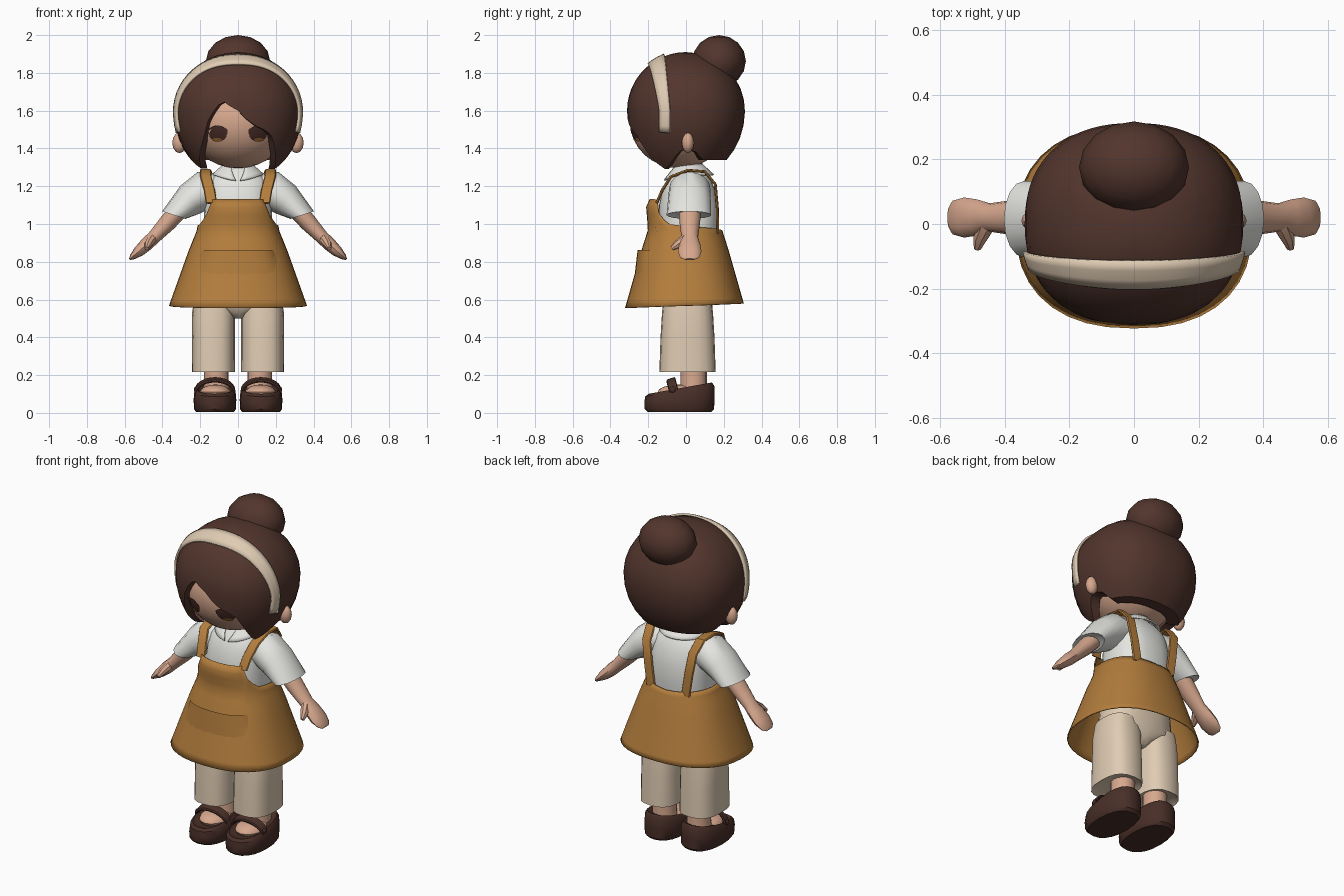
import bpy, bmesh, math
from math import sin, cos, pi, radians, sqrt, acos
from mathutils import Vector, Matrix

cube = bpy.data.objects.get("Cube")
if cube:
    bpy.data.objects.remove(cube)


def material(name, *rgb):
    m = bpy.data.materials.new(name)
    m.use_nodes = True
    m.diffuse_color = (*rgb, 1)
    bsdf = m.node_tree.nodes["Principled BSDF"]
    bsdf.inputs["Base Color"].default_value = (*rgb, 1)
    bsdf.inputs["Roughness"].default_value = 0.9
    return m


HAIR = material("dark brown hair", .085, .036, .026)
SHOE = material("brown leather", .066, .028, .021)
SKIN = material("skin", .68, .39, .27)
SHIRT = material("white cloth", .78, .78, .75)
APRON = material("ochre cloth", .45, .205, .046)
CREAM = material("cream cloth", .74, .6, .45)
EYE = material("eye brown", .06, .024, .019)
AMBER = material("amber", .3, .12, .025)
parts = []


def interp(x, xs, ys):
    for i in range(len(xs) - 1):
        if x <= xs[i + 1]:
            t = max(0, (x - xs[i]) / (xs[i + 1] - xs[i]))
            return ys[i] + t * (ys[i + 1] - ys[i])
    return ys[-1]


def spow(v, p):
    return math.copysign(abs(v) ** p, v)


def finish(name, bm, mat, mirror=False, thick=0):
    bmesh.ops.remove_doubles(bm, verts=bm.verts, dist=1e-5)
    bmesh.ops.recalc_face_normals(bm, faces=bm.faces)
    for side in ((1, -1) if mirror else (1,)):
        if side < 0:
            bm.transform(Matrix.Diagonal((-1, 1, 1, 1)))
            bmesh.ops.reverse_faces(bm, faces=bm.faces)
        label = (("left_" if side > 0 else "right_") if mirror else "") + name
        me = bpy.data.meshes.new(label)
        bm.to_mesh(me)
        me.materials.append(mat)
        ob = bpy.data.objects.new(label, me)
        bpy.context.collection.objects.link(ob)
        if thick:
            mod = ob.modifiers.new("thickness", "SOLIDIFY")
            mod.thickness, mod.offset = thick, 0
        parts.append(ob)
    bm.free()


def sheet(name, f, nu, nv, mat, closed=False, **kw):
    """Grid surface from f(u, t), both running 0 to 1."""
    bm = bmesh.new()
    cols = nu if closed else nu + 1
    rows = [[bm.verts.new(f(i / nu, j / nv)) for i in range(cols)] for j in range(nv + 1)]
    for a, b in zip(rows, rows[1:]):
        for i in range(nu):
            k = (i + 1) % cols
            bm.faces.new((a[i], a[k], b[k], b[i]))
    finish(name, bm, mat, **kw)


def loft(name, rings, mat, seg=16, power=1, **kw):
    """Capped skin over rings, each a centre and two radius vectors."""
    bm = bmesh.new()
    loops = []
    for c, u, v in rings:
        angles = [2 * pi * i / seg for i in range(seg)]
        loops.append([bm.verts.new(Vector(c) + spow(cos(a), power) * Vector(u)
                                   + spow(sin(a), power) * Vector(v)) for a in angles])
    for a, b in zip(loops, loops[1:]):
        for i in range(seg):
            k = (i + 1) % seg
            bm.faces.new((a[i], a[k], b[k], b[i]))
    bm.faces.new(loops[0])
    bm.faces.new(loops[-1])
    finish(name, bm, mat, **kw)


def upright(x, y, stack):
    """Level rings from (z, x radius, y radius)."""
    return [((x, y, z), (rx, 0, 0), (0, ry, 0)) for z, rx, ry in stack]


def ball(name, centre, size, mat, seg=20, **kw):
    bm = bmesh.new()
    bmesh.ops.create_uvsphere(bm, u_segments=seg, v_segments=seg // 2, radius=1)
    bm.transform(Matrix.Translation(centre) @ Matrix.Diagonal((*size, 1)))
    finish(name, bm, mat, **kw)


# Head, ears, neck
SKULL, SKULL_R = Vector((0, -.035, 1.54)), Vector((.27, .262, .245))
ball("head", SKULL, SKULL_R, SKIN, 32)
ball("ear", (.31, .01, 1.43), (.038, .032, .055), SKIN, 12, mirror=True)
loft("neck", upright(0, .02, [(1.2, .07, .07), (1.36, .065, .065)]), SKIN)


# Hair cap with a swept hairline and two side locks
HX, HY, HZ, UP = .338, .312, 1.6, .31
LINE_A = [-108, -100, -88, -80, -72, -58, -45, -32, -24, -15, -10, 0, 6,
          15, 22, 30, 37, 48, 60, 72, 80, 88, 100, 108]
LINE_Z = [1.34, 1.38, 1.4, 1.36, 1.32, 1.29, 1.36, 1.45, 1.56, 1.63, 1.645, 1.6, 1.55,
          1.515, 1.5, 1.47, 1.41, 1.33, 1.29, 1.32, 1.36, 1.4, 1.38, 1.34]


def hair(u, t):
    a = 2 * pi * u - pi
    down = .39 + .03 * cos(a)
    dz = interp(u * 360 - 180, LINE_A, LINE_Z) - HZ
    edge = acos(dz / (UP if dz > 0 else down))
    phi = edge * min(1, t * 13 / 12)
    s = sin(phi) * (.78 + .1 * cos(a) if t > .99 else 1)
    h = cos(phi) * (UP if cos(phi) > 0 else down)
    return HX * s * spow(sin(a), .87), -HY * s * spow(cos(a), .87), HZ + h


sheet("hair_cap", hair, 72, 13, HAIR, closed=True)
ball("hair_bun", (0, .175, 1.862), (.17, .142, .138), HAIR, 16)


# Headband resting on the hair
def headband(u, t):
    th = radians(-20 + 220 * u)
    lift = max(0, sin(th))
    y = -.112 - .045 * lift + (t - .5) * (.055 + .03 * lift)
    lo, hi = 0, .5
    for _ in range(24):
        r = (lo + hi) / 2
        x, z = r * cos(th), r * sin(th)
        s = sqrt(max(1e-6, 1 - (z / (UP if z > 0 else .4)) ** 2))
        inside = abs(x / HX / s) ** 2.3 + abs(y / HY / s) ** 2.3 < 1
        lo, hi = (r, hi) if inside else (lo, r)
    r = lo + .008
    return r * cos(th), y, HZ + r * sin(th)


sheet("headband", headband, 36, 3, CREAM, thick=.012)


# Eyes as thin plates following the face
def on_face(x, z, lift):
    q = 1 - (x / SKULL_R.x) ** 2 - ((z - SKULL.z) / SKULL_R.z) ** 2
    return x, SKULL.y - SKULL_R.y * sqrt(q) - lift, z


def disc(name, x, z, rx, rz, lift, mat):
    sheet(name, lambda u, t: on_face(x + rx * t * cos(2 * pi * u), z + rz * t * sin(2 * pi * u), lift),
          20, 3, mat, closed=True, mirror=True)


disc("eye", .106, 1.474, .047, .038, .004, EYE)
disc("iris", .112, 1.446, .026, .009, .007, AMBER)
sheet("eyelash", lambda u, t: on_face(.055 + .107 * u, 1.488 + .022 * sin(pi * u) + .008 * u
                                      + (t - .5) * .024 * (1 - .6 * u), .006),
      10, 2, EYE, mirror=True)

# Shirt: body, collar, sleeves
loft("shirt_body", upright(0, .015, [(.9, .18, .15), (1.0, .18, .16), (1.1, .178, .158),
                                     (1.18, .172, .14), (1.23, .16, .118), (1.27, .12, .092),
                                     (1.3, .07, .065)]), SHIRT, 28, .8)


def collar(u, t):
    start = .5 - .42 * t
    a = start + (2 * pi - 2 * start) * u
    point = max(0, cos(a)) ** 3
    r = .07 + .06 * t
    return r * 1.05 * sin(a), .015 - r * cos(a), 1.315 - t * (.055 + .03 * point)


sheet("collar", collar, 28, 4, SHIRT, thick=.008)
loft("sleeve", [((.1, .02, 1.19), (.03, 0, .08), (0, .095, 0)),
                ((.17, .02, 1.185), (.045, 0, .09), (0, .11, 0)),
                ((.25, .018, 1.13), (.055, 0, .072), (0, .113, 0)),
                ((.34, .015, 1.047), (.062, 0, .02), (0, .118, 0)),
                ((.335, .015, 1.055), (.045, 0, .015), (0, .09, 0))], SHIRT, mirror=True)

# Arms, hands, thumbs
loft("arm", [((x, .02, z), (r * .7, 0, r * .7), (0, w, 0)) for x, z, r, w in (
    (.29, 1.1, .05, .06), (.37, 1.01, .047, .055), (.445, .93, .036, .044), (.485, .892, .036, .056),
    (.525, .855, .03, .062), (.56, .825, .016, .052), (.573, .813, .005, .03))], SKIN, 12, mirror=True)
loft("thumb", [((x, y, z), (r, 0, 0), (0, r * .6, -r * .8)) for x, y, z, r in (
    (.45, .005, .925, .03), (.472, -.04, .895, .024), (.483, -.075, .87, .012))], SKIN, 8, mirror=True)

# Apron: one sheet for skirt and bib
LEVEL = [.555, .86, .97, 1.1, 1.13]


def apron_point(a, z, off=0):
    rx = interp(z, LEVEL, [.367, .258, .213, .2, .195]) + off
    ry = interp(z, LEVEL, [.315, .228, .193, .204, .185]) + off
    return rx * spow(sin(a), .85), -.005 - ry * spow(cos(a), .85), z


def apron(u, t):
    a = 2 * pi * u - pi
    top = interp(abs(a), [0, .7, .85, 1.15, 1.75, pi], [1.13, 1.13, 1.06, 1, .985, .965])
    hem = .567 - .012 * cos(a)
    return apron_point(a, top + (hem - top) * t)


sheet("apron", apron, 36, 14, APRON, closed=True, thick=.006)


def pocket(u, t):
    side = 2 * u - 1
    depth = .13 * (1 - .35 * side ** 6)
    return apron_point(.76 * side, .862 - depth * t, .002 + .022 * (1 - t) * (1 - side ** 4))


sheet("pocket", pocket, 16, 5, APRON)

# Shoulder straps
path = [(.14, -.155, 1.11), (.152, -.125, 1.18), (.17, -.08, 1.25), (.172, .01, 1.284),
        (.168, .1, 1.277), (.155, .155, 1.21), (.135, .166, 1.08), (.115, .168, .95)]
rings = []
for i, p in enumerate(path):
    d = Vector(path[min(i + 1, len(path) - 1)]) - Vector(path[max(i - 1, 0)])
    n = Vector((0, -d.z, d.y)).normalized()
    rings.append((p, (.03, 0, 0), n * .008))
loft("apron_strap", rings, APRON, 8, .5, mirror=True)

# Trousers
loft("trouser_hips", upright(0, .008, [(.5, .03, .08), (.53, .07, .115), (.58, .226, .138),
                                       (.8, .2, .14), (.92, .17, .13)]), CREAM, 24, .8)
loft("trouser_leg", upright(.13, .008, [(.235, .09, .12), (.217, .114, .149), (.4, .113, .143),
                                        (.53, .113, .135), (.62, .1, .125)]), CREAM, 20, .75, mirror=True)

# Ankles, feet, shoes
loft("ankle", upright(.115, .04, [(.08, .075, .075), (.15, .066, .07), (.26, .066, .07)]), SKIN, mirror=True)
ball("foot", (.12, -.04, .11), (.082, .11, .04), SKIN, 16, mirror=True)
loft("shoe", [((.122, y, z), (rx, 0, 0), (0, ry, tilt)) for y, z, rx, ry, tilt in (
    (-.035, .004, .1, .168, 0), (-.035, .02, .111, .184, 0), (-.035, .07, .113, .186, .015),
    (-.033, .115, .109, .183, .028), (-.03, .131, .097, .168, .03), (-.022, .118, .08, .135, .03))],
     SHOE, 20, .85, mirror=True)
loft("shoe_strap", [((.122 - .1 * cos(th), -.065 - .015 * sin(th), .115 + .06 * sin(th)),
                     (-.009 * cos(th), 0, .009 * sin(th)), (0, .024, .008))
                    for th in [pi * i / 12 for i in range(13)]], SHOE, 8, .5, mirror=True)
ball("shoe_button", (.222, -.07, .122), (.013, .018, .018), SHOE, 10, mirror=True)

# Smooth shading with sharp creases kept
bpy.ops.object.select_all(action="DESELECT")
for ob in parts:
    ob.select_set(True)
bpy.context.view_layer.objects.active = parts[0]
bpy.ops.object.shade_smooth_by_angle(angle=radians(40))
